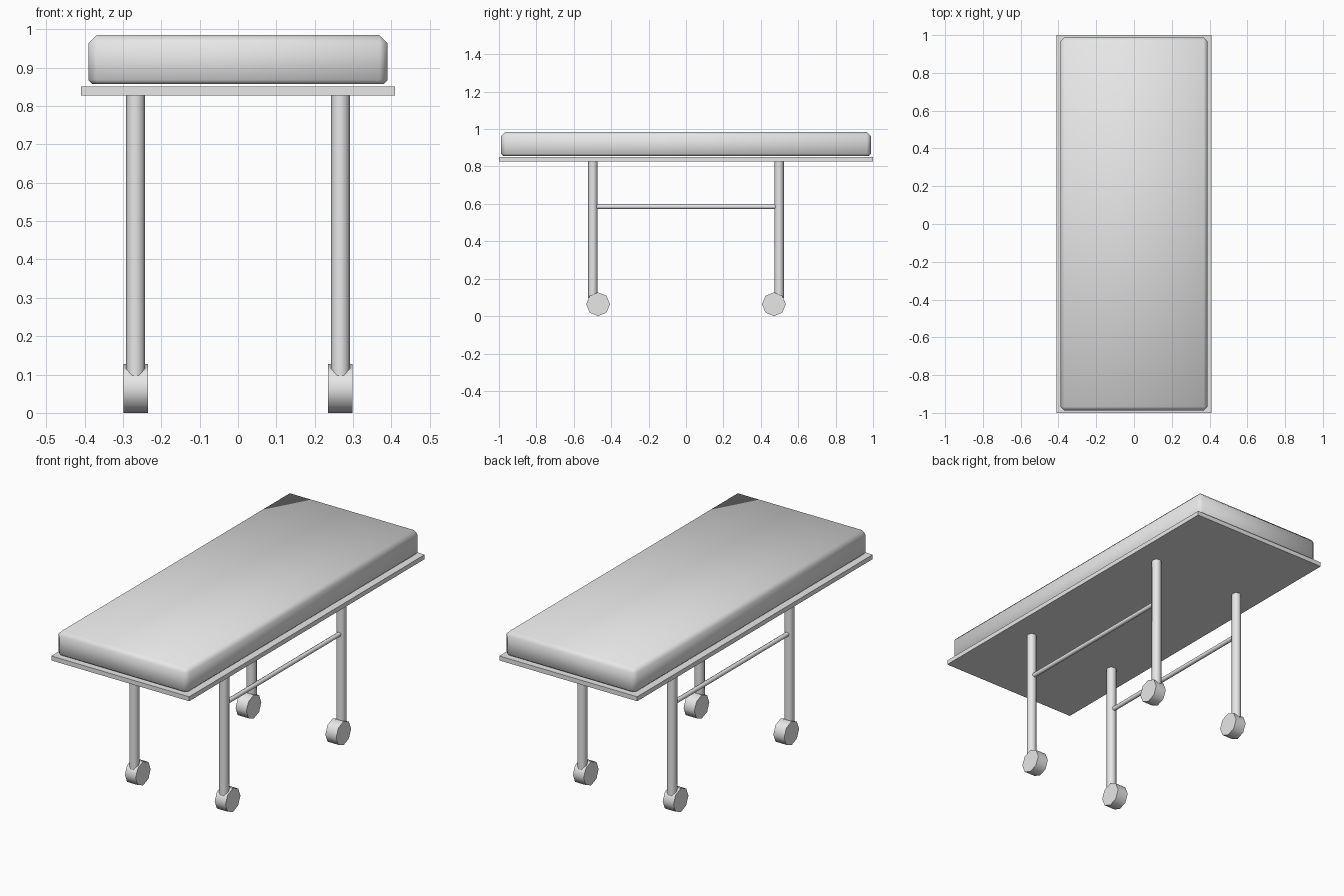
import bpy
import bmesh
from math import pi, radians

if "Cube" in bpy.data.objects:
    bpy.data.objects.remove(bpy.data.objects["Cube"], do_unlink=True)

grey = bpy.data.materials.new("light grey")
grey.use_nodes = True
grey.diffuse_color = (0.8, 0.8, 0.8, 1)
grey.node_tree.nodes["Principled BSDF"].inputs["Base Color"].default_value = (0.8, 0.8, 0.8, 1)


def box(name, size, z_low):
    bpy.ops.mesh.primitive_cube_add(size=1, location=(0, 0, z_low + size[2] / 2))
    ob = bpy.context.object
    ob.name = name
    ob.scale = size
    bpy.ops.object.transform_apply(location=False, rotation=False, scale=True)
    ob.data.materials.append(grey)
    return ob


def rod(name, radius, length, location, rotation=(0, 0, 0), sides=8):
    bpy.ops.mesh.primitive_cylinder_add(vertices=sides, radius=radius, depth=length,
                                        location=location, rotation=rotation)
    ob = bpy.context.object
    ob.name = name
    ob.data.materials.append(grey)
    bpy.ops.object.shade_smooth_by_angle(angle=radians(60))
    return ob


# Flat bed board
box("bed_board", (0.82, 2.0, 0.024), 0.827)

# Mattress with softened edges, wider at the top and sides
mattress = box("mattress", (0.78, 1.976, 0.128), 0.857)
bm = bmesh.new()
bm.from_mesh(mattress.data)
upper = [e for e in bm.edges if max(v.co.z for v in e.verts) > 0]
bmesh.ops.bevel(bm, geom=upper, offset=0.021, segments=1, affect='EDGES')
low = min(v.co.z for v in bm.verts)
bottom = [e for e in bm.edges if all(v.co.z < low + 0.001 for v in e.verts)]
bmesh.ops.bevel(bm, geom=bottom, offset=0.011, segments=1, affect='EDGES')
for f in bm.faces:
    f.smooth = True
bm.to_mesh(mattress.data)
bm.free()

# Legs, wheels and side rails
for side, sx in (("right", -1), ("left", 1)):
    x = sx * 0.267
    for end, sy in (("front", -1), ("back", 1)):
        rod(f"{end}_{side}_leg", 0.025, 0.735, (x, sy * 0.498, 0.4645))
        rod(f"{end}_{side}_wheel", 0.0635, 0.064, (x, sy * 0.47, 0.0635), (0, pi / 2, 0))
    rod(f"{side}_rail", 0.012, 0.97, (x, 0, 0.585), (pi / 2, 0, 0))
